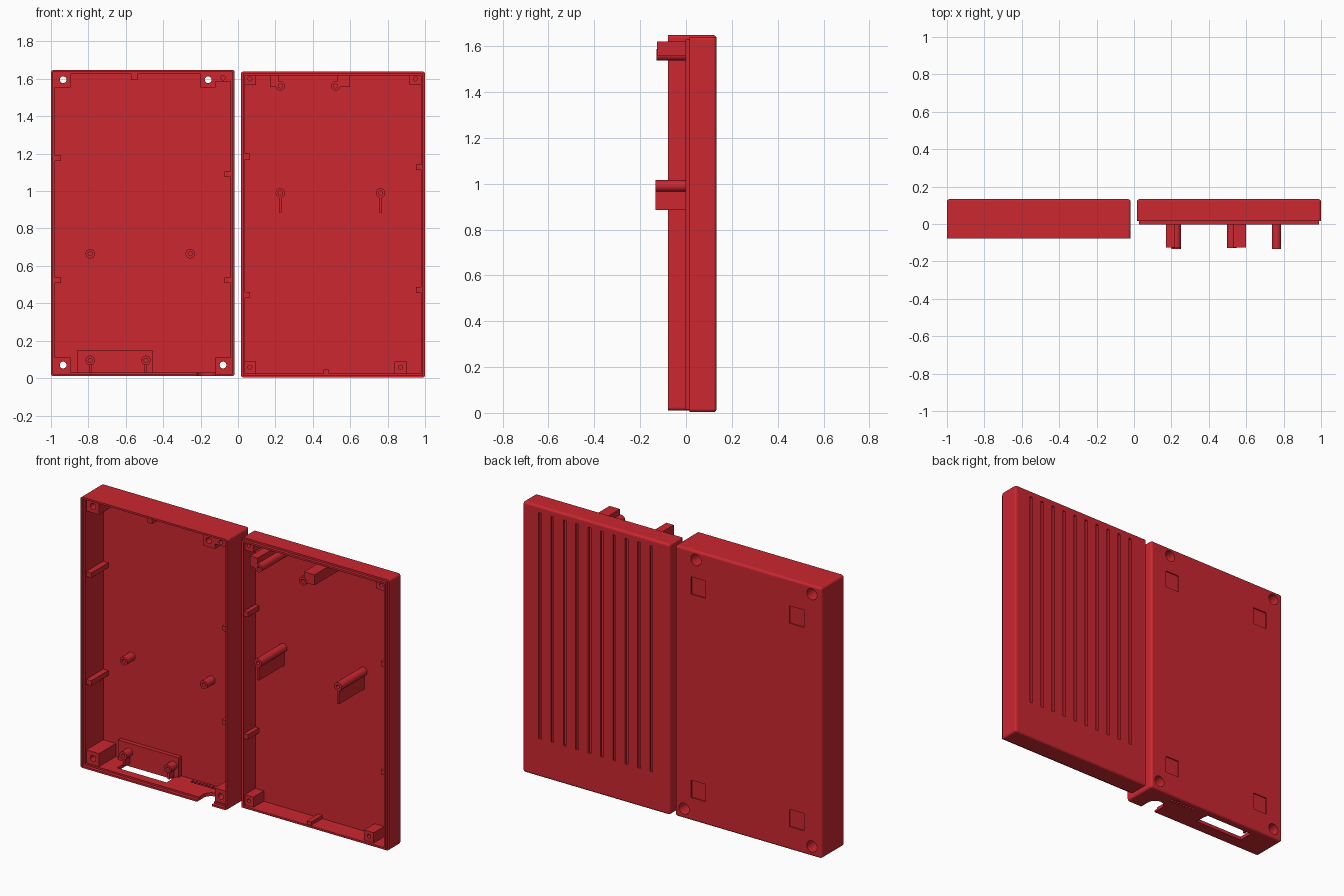
import bpy, bmesh, math
from mathutils import Matrix, Vector

if "Cube" in bpy.data.objects:
    bpy.data.objects.remove(bpy.data.objects["Cube"])

BACK, FLOOR = 0.133, 0.111
mat = bpy.data.materials.new("red_plastic")
mat.diffuse_color = (0.6, 0.02, 0.03, 1)
mat.use_nodes = True
mat.node_tree.nodes["Principled BSDF"].inputs["Base Color"].default_value = mat.diffuse_color


def finish(name, bm, cutters=(), smooth=False):
    bmesh.ops.recalc_face_normals(bm, faces=bm.faces)
    me = bpy.data.meshes.new(name)
    bm.to_mesh(me)
    bm.free()
    me.materials.append(mat)
    ob = bpy.data.objects.new(name, me)
    bpy.context.collection.objects.link(ob)
    for c in cutters:
        m = ob.modifiers.new("cut", 'BOOLEAN')
        m.operation, m.solver, m.object = 'DIFFERENCE', 'EXACT', c
        m.use_self = True
    if smooth:
        bpy.ops.object.select_all(action='DESELECT')
        ob.select_set(True)
        bpy.context.view_layer.objects.active = ob
        bpy.ops.object.shade_smooth_by_angle(angle=math.radians(35))
    return ob


def add_box(bm, x0, x1, y0, y1, z0, z1):
    m = Matrix.Translation(((x0 + x1) / 2, (y0 + y1) / 2, (z0 + z1) / 2))
    m = m @ Matrix.Diagonal((x1 - x0, y1 - y0, z1 - z0, 1))
    bmesh.ops.create_cube(bm, size=1, matrix=m)


def add_cyl(bm, x, z, r, y0, y1):
    m = Matrix.Translation((x, (y0 + y1) / 2, z)) @ Matrix.Rotation(math.pi / 2, 4, 'X')
    bmesh.ops.create_cone(bm, cap_ends=True, segments=32, radius1=r, radius2=r,
                          depth=abs(y1 - y0), matrix=m)


def box(name, *dims, cutters=()):
    bm = bmesh.new()
    add_box(bm, *dims)
    return finish(name, bm, cutters)


def cutter(name, boxes=(), cyls=()):
    bm = bmesh.new()
    for b in boxes:
        add_box(bm, *b)
    for c in cyls:
        add_cyl(bm, *c)
    ob = finish(name, bm)
    ob.hide_render = True
    ob.display_type = 'WIRE'
    ob.hide_set(True)
    return ob


def shell(name, x0, x1, y0, z0, z1, cutters):
    # box with every edge rounded except the open front rim
    bm = bmesh.new()
    add_box(bm, x0, x1, y0, BACK, z0, z1)
    edges = [e for e in bm.edges if any(v.co.y > 0.1 for v in e.verts)]
    bmesh.ops.bevel(bm, geom=edges, offset=0.014, segments=4, profile=0.5, affect='EDGES')
    return finish(name, bm, cutters)


def post(name, x, z, y_top, r=0.025, hole=0.011, base=FLOOR + 0.004):
    # turned post with a blind screw hole, axis along y
    prof = [(0, y_top + 0.05), (hole, y_top + 0.05), (hole, y_top), (r, y_top), (r, base), (0, base)]
    bm = bmesh.new()
    vs = [bm.verts.new((x + a, y, z)) for a, y in prof]
    es = [bm.edges.new(p) for p in zip(vs, vs[1:])]
    bmesh.ops.spin(bm, geom=vs + es, cent=(x, 0, z), axis=(0, 1, 0), angle=2 * math.pi, steps=28)
    bmesh.ops.remove_doubles(bm, verts=bm.verts, dist=1e-5)
    return finish(name, bm, smooth=True)


# ---------- base half (left) ----------
LX0, LX1, LY, LZ0, LZ1 = -1.0, -0.018, -0.078, 0.01, 1.648
screws = [(-0.935, 1.595), (-0.16, 1.595), (-0.935, 0.07), (-0.08, 0.07)]

base_cavity = cutter("base_cavity_cutter", [
    (LX0 + 0.021, LX1 - 0.021, -0.3, FLOOR, LZ0 + 0.021, LZ1 - 0.021)])
base_rebate = cutter("base_rebate_cutter", [
    (LX0 + 0.011, LX1 - 0.011, -0.3, LY + 0.02, LZ0 + 0.011, LZ1 - 0.011)])
screw_holes = cutter("screw_hole_cutter", cyls=[(x, z, 0.018, -0.2, 0.2) for x, z in screws])
screw_heads = cutter("screw_head_cutter", cyls=[(x, z, 0.034, 0.035, 0.2) for x, z in screws])
foot_recesses = cutter("foot_recess_cutter", [
    (x, x + 0.097, BACK - 0.007, 0.2, z, z + 0.105)
    for x in (-0.882, -0.224) for z in (0.15, 1.38)])
port_openings = cutter("port_cutter",
    [(-0.805, -0.475, -0.005, 0.086, -0.1, 0.05), (-0.22, -0.12, -0.2, -0.015, -0.1, 0.05)]
    + [(-0.37 + i * 0.022, -0.358 + i * 0.022, 0.075, 0.1, -0.1, 0.05) for i in range(8)])
bm = bmesh.new()
bmesh.ops.create_cone(bm, cap_ends=True, segments=32, radius1=0.05, radius2=0.05, depth=0.15,
                      matrix=Matrix.Translation((-0.17, -0.015, -0.025)))
cable_round = finish("cable_notch_cutter", bm)
cable_round.hide_render = True
cable_round.hide_set(True)

shell("base_shell", LX0, LX1, LY, LZ0, LZ1,
      [base_cavity, base_rebate, screw_holes, screw_heads, foot_recesses, port_openings, cable_round])

# screw blocks in the corners
for i, (x0, x1, z0, z1) in enumerate([(-0.982, -0.895, 1.555, 1.63), (-0.2, -0.12, 1.555, 1.63),
                                      (-0.982, -0.895, 0.028, 0.11), (-0.12, -0.036, 0.028, 0.11)]):
    box(f"base_screw_block_{i}", x0, x1, -0.05, FLOOR + 0.002, z0, z1,
        cutters=[screw_holes, screw_heads])
led_hole = cutter("small_hole_cutter", cyls=[(-0.08, 1.606, 0.012, -0.2, 0.02)])
box("base_small_block", -0.12, -0.036, -0.05, FLOOR + 0.002, 1.585, 1.63, cutters=[led_hole])

# wall ribs
for i, (x0, x1, z) in enumerate([(-0.982, -0.945, 1.175), (-0.982, -0.945, 0.523),
                                 (-0.072, -0.036, 1.09), (-0.072, -0.036, 0.523)]):
    box(f"base_rib_{i}", x0, x1, -0.052, FLOOR + 0.002, z - 0.015, z + 0.015)
box("base_top_rib", -0.571, -0.538, -0.052, FLOOR + 0.002, 1.595, 1.63)

# board posts and connector pad
for i, x in enumerate((-0.79, -0.255)):
    post(f"base_board_post_{i}", x, 0.665, 0.035)
box("connector_pad", -0.862, -0.457, 0.086, FLOOR + 0.002, 0.028, 0.15)
for i, x in enumerate((-0.79, -0.493)):
    post(f"connector_post_{i}", x, 0.095, 0.03)
    box(f"connector_post_rib_{i}", x - 0.006, x + 0.006, 0.04, FLOOR, 0.028, 0.075)

# ---------- lid half (right) ----------
RX0, RX1, RY, RZ0, RZ1 = 0.016, 1.0, 0.015, 0.003, 1.64
lid_cavity = cutter("lid_cavity_cutter", [
    (RX0 + 0.022, RX1 - 0.022, -0.3, FLOOR, RZ0 + 0.022, RZ1 - 0.022)])
lid_grooves = cutter("lid_groove_cutter", [
    (0.139 + i * 0.0828 - 0.009, 0.139 + i * 0.0828 + 0.009, BACK - 0.012, 0.2, 0.235, 1.6)
    for i in range(10)])
shell("lid_shell", RX0, RX1, RY, RZ0, RZ1, [lid_cavity, lid_grooves])
box("lid_lip", RX0 + 0.011, RX1 - 0.011, -0.003, 0.03, RZ0 + 0.011, RZ1 - 0.011,
    cutters=[lid_cavity])

# corner blocks with blind holes
corners = [(0.063, 1.6), (0.95, 1.6), (0.063, 0.058), (0.868, 0.058)]
pilots = cutter("pilot_hole_cutter", cyls=[(x, z, 0.011, -0.2, 0.08) for x, z in corners])
for i, (x, z) in enumerate(corners):
    box(f"lid_screw_block_{i}", x - 0.032, x + 0.032, 0.012, FLOOR + 0.002,
        z - 0.032, z + 0.03, cutters=[pilots])

# wall ribs
for i, (x0, x1, z) in enumerate([(0.036, 0.063, 1.185), (0.036, 0.063, 0.445),
                                 (0.952, 0.98, 1.128), (0.952, 0.98, 0.473)]):
    box(f"lid_rib_{i}", x0, x1, 0.005, FLOOR + 0.002, z - 0.015, z + 0.015)
box("lid_bottom_rib", 0.457, 0.487, 0.005, FLOOR + 0.002, 0.022, 0.045)

# tall top supports: block with a post at its corner
for i, (x0, x1, px) in enumerate([(0.17, 0.22, 0.226), (0.53, 0.6, 0.522)]):
    box(f"lid_top_support_{i}", x0, x1, -0.126, FLOOR + 0.002, 1.557, 1.62)
    post(f"lid_top_post_{i}", px, 1.562, -0.128)

# tall middle posts with a rib below
for i, x in enumerate((0.226, 0.762)):
    post(f"lid_middle_post_{i}", x, 0.99, -0.133)
    box(f"lid_middle_rib_{i}", x - 0.007, x + 0.007, -0.132, FLOOR + 0.002, 0.885, 0.97)
